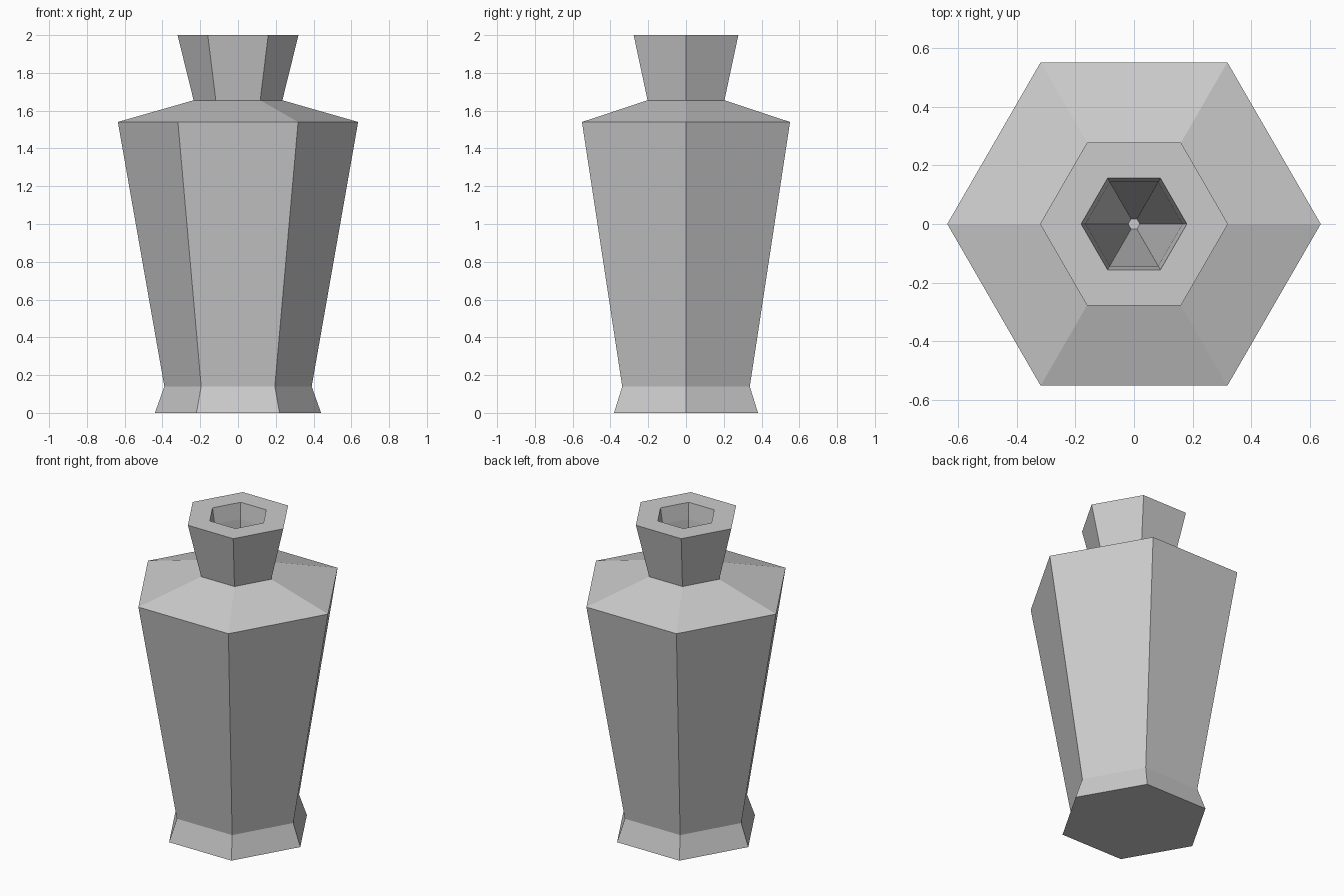
import bpy, bmesh
from math import cos, sin, pi

cube = bpy.data.objects.get("Cube")
if cube:
    bpy.data.objects.remove(cube, do_unlink=True)

SIDES = 6

# Plain grey material
grey = bpy.data.materials.new("grey")
grey.use_nodes = True
colour = (0.6, 0.6, 0.6, 1)
grey.diffuse_color = colour
grey.node_tree.nodes["Principled BSDF"].inputs["Base Color"].default_value = colour


def lathe(name, profile, material):
    """Join hexagonal rings of (radius, height) and cap both ends."""
    bm = bmesh.new()
    rings = []
    for radius, z in profile:
        angles = [2 * pi * i / SIDES for i in range(SIDES)]
        rings.append([bm.verts.new((radius * cos(a), radius * sin(a), z)) for a in angles])
    for low, high in zip(rings, rings[1:]):
        for i in range(SIDES):
            j = (i + 1) % SIDES
            bm.faces.new((low[i], low[j], high[j], high[i]))
    bm.faces.new(rings[0][::-1])
    bm.faces.new(rings[-1])
    bmesh.ops.recalc_face_normals(bm, faces=bm.faces)
    mesh = bpy.data.meshes.new(name)
    bm.to_mesh(mesh)
    bm.free()
    mesh.materials.append(material)
    obj = bpy.data.objects.new(name, mesh)
    bpy.context.collection.objects.link(obj)
    return obj


# Flared foot, tapered body, sloping shoulder, flared neck,
# flat rim, then the hollow narrowing down to the floor
lathe("vase", [
    (0.44, 0), (0.39, 0.14), (0.636, 1.54), (0.235, 1.655), (0.32, 2),
    (0.18, 2), (0.165, 1.9), (0.02, 0.02),
], grey)
